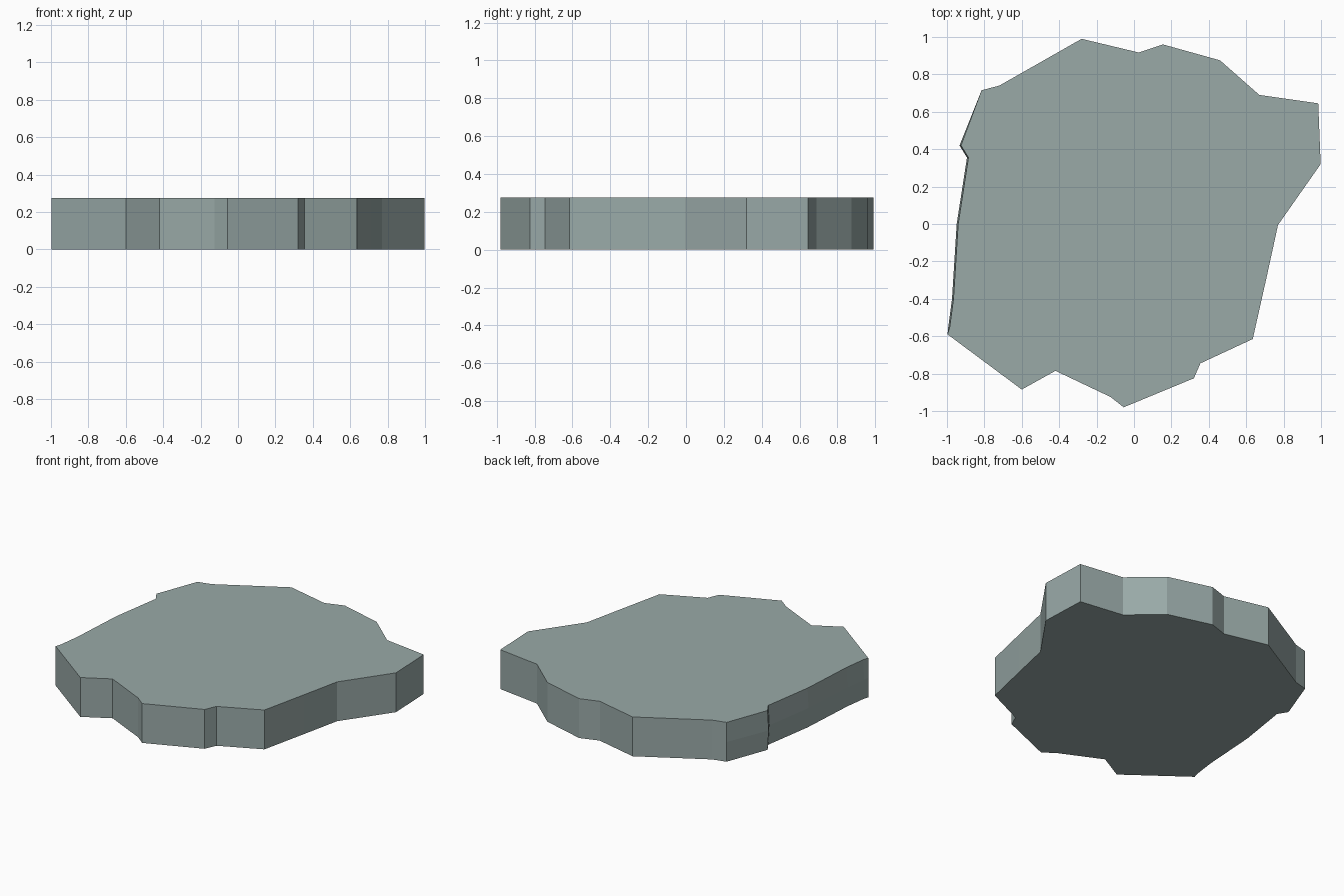
import bpy, bmesh

if "Cube" in bpy.data.objects:
    bpy.data.objects.remove(bpy.data.objects["Cube"])

HEIGHT = 0.275

# Irregular slab outline, counter-clockwise from the back
outline = [
    (-0.28, 0.99), (-0.72, 0.74), (-0.815, 0.715), (-0.925, 0.42),
    (-0.885, 0.355), (-0.94, 0.0), (-0.965, -0.40), (-0.985, -0.55),
    (-0.997, -0.59), (-0.60, -0.885), (-0.42, -0.785), (-0.125, -0.925),
    (-0.055, -0.98), (0.32, -0.825), (0.355, -0.745), (0.635, -0.615),
    (0.71, -0.28), (0.77, -0.005), (0.998, 0.32), (0.985, 0.645),
    (0.67, 0.69), (0.46, 0.875), (0.155, 0.96), (0.025, 0.917),
]

stone = bpy.data.materials.new("grey green stone")
stone.diffuse_color = (0.32, 0.40, 0.39, 1)
stone.use_nodes = True
stone.node_tree.nodes["Principled BSDF"].inputs["Base Color"].default_value = stone.diffuse_color

# Stacked rings; the middle one bulges slightly on the left side
bm = bmesh.new()
rings = []
for z, bulge in ((0, 0.0), (HEIGHT / 2, 0.008), (HEIGHT, 0.0)):
    rings.append([
        bm.verts.new((x - (bulge if x < -0.87 and -0.58 < y < 0.5 else 0), y, z))
        for x, y in outline])

# Side walls
n = len(outline)
for low, high in zip(rings, rings[1:]):
    for i in range(n):
        j = (i + 1) % n
        bm.faces.new((low[i], low[j], high[j], high[i]))

# Flat top and bottom
bm.faces.new(rings[-1])
bm.faces.new(rings[0][::-1])
bmesh.ops.recalc_face_normals(bm, faces=bm.faces)

mesh = bpy.data.meshes.new("stone_slab")
bm.to_mesh(mesh)
bm.free()
mesh.materials.append(stone)
slab = bpy.data.objects.new("stone_slab", mesh)
bpy.context.collection.objects.link(slab)
